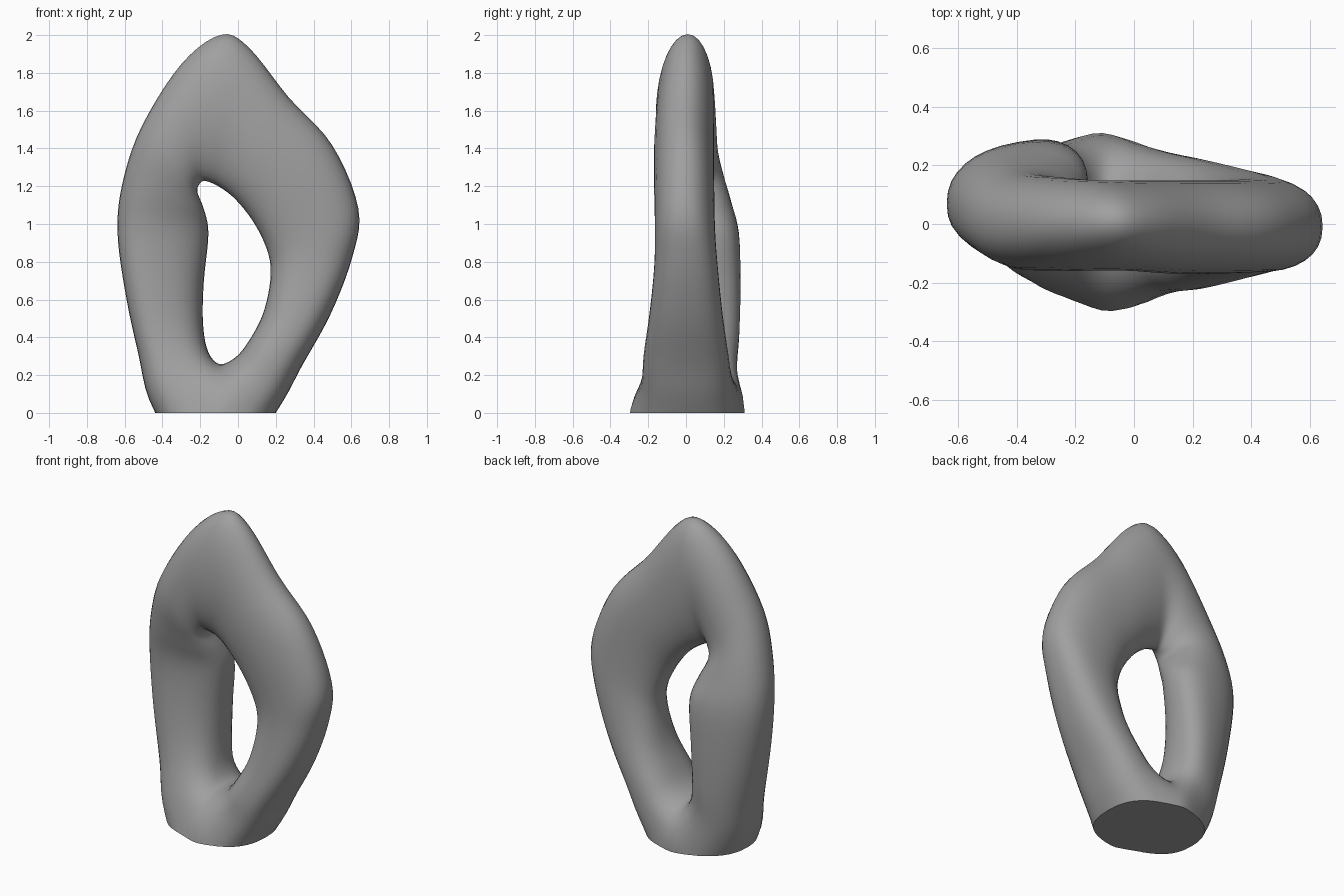
import bpy, bmesh, math
from mathutils import Vector

default = bpy.data.objects.get("Cube")
if default:
    bpy.data.objects.remove(default, do_unlink=True)

# Ring stations, clockwise from the peak:
# outer x, outer z, inner x, inner z, outer y, inner y, half depth
stations = [
    (-.09, 2.005, -.17, 1.225, .01, -.02, .155),
    (.06, 1.935, -.1, 1.195, 0, -.01, .155),
    (.27, 1.67, -.01, 1.125, -.01, -.01, .16),
    (.5, 1.42, .09, .995, -.01, -.01, .16),
    (.64, 1.08, .16, .84, -.01, 0, .16),
    (.605, .82, .17, .7, 0, 0, .17),
    (.49, .52, .13, .52, 0, 0, .195),
    (.34, .25, .05, .37, 0, 0, .225),
    (.2, 0, -.02, .29, 0, .01, .245),
    (-.12, -.42, -.1, .26, -.03, .03, .31),
    (-.44, 0, -.16, .33, 0, .08, .225),
    (-.53, .32, -.185, .48, .04, .13, .19),
    (-.6, .65, -.18, .7, .06, .15, .175),
    (-.64, .97, -.155, .95, .07, .14, .17),
    (-.61, 1.23, -.18, 1.08, .04, .08, .17),
    (-.51, 1.52, -.215, 1.17, 0, .02, .165),
    (-.3, 1.85, -.2, 1.215, 0, 0, .16),
]
STEPS, SIDES = 5, 32


def spline(a, b, c, d, t):
    """Catmull-Rom blend of four stations."""
    return [q + t / 2 * (r - p + t * (2 * p - 5 * q + 4 * r - s
            + t * (3 * (q - r) + s - p))) for p, q, r, s in zip(a, b, c, d)]


def section(ox, oz, ix, iz, oy, iy, depth):
    """Closed cross-section, rounder near the peak and squarer lower down."""
    outer, inner = Vector((ox, oy, oz)), Vector((ix, iy, iz))
    middle, arm = (outer + inner) / 2, (outer - inner) / 2
    power = min(1, max(.82, .72 + .14 * oz))
    points = []
    for k in range(SIDES):
        angle = math.tau * k / SIDES
        along, across = [math.copysign(abs(w) ** power, w)
                         for w in (math.cos(angle), math.sin(angle))]
        points.append(middle + arm * along + Vector((0, depth * across, 0)))
    return points


# Pierced body: loft the sections around the opening
bm = bmesh.new()
rings = []
count = len(stations)
for i in range(count):
    four = [stations[(i + j) % count] for j in (-1, 0, 1, 2)]
    for step in range(STEPS):
        row = spline(*four, step / STEPS)
        rings.append([bm.verts.new(p) for p in section(*row)])
for i, ring in enumerate(rings):
    following = rings[(i + 1) % len(rings)]
    for k in range(SIDES):
        n = (k + 1) % SIDES
        bm.faces.new((ring[k], ring[n], following[n], following[k]))

# Soften the small folds at the ends of the opening
for _ in range(2):
    bmesh.ops.smooth_vert(bm, verts=bm.verts, factor=.3, use_axis_x=True,
                          use_axis_y=True, use_axis_z=True)

# Flat foot: slice at the ground and cap
cut = bmesh.ops.bisect_plane(bm, geom=bm.verts[:] + bm.edges[:] + bm.faces[:],
                             plane_co=(0, 0, 0), plane_no=(0, 0, 1),
                             clear_inner=True)
rim = [e for e in cut["geom_cut"] if isinstance(e, bmesh.types.BMEdge)]
bmesh.ops.contextual_create(bm, geom=rim)
bmesh.ops.recalc_face_normals(bm, faces=bm.faces)

mesh = bpy.data.meshes.new("pierced_body")
bm.to_mesh(mesh)
bm.free()
body = bpy.data.objects.new("pierced_body", mesh)
bpy.context.collection.objects.link(body)

# Plain grey finish
grey = bpy.data.materials.new("stone grey")
grey.use_nodes = True
colour = (.35, .35, .35, 1)
grey.diffuse_color = colour
grey.node_tree.nodes["Principled BSDF"].inputs["Base Color"].default_value = colour
mesh.materials.append(grey)

bpy.ops.object.select_all(action="DESELECT")
body.select_set(True)
bpy.context.view_layer.objects.active = body
bpy.ops.object.shade_smooth_by_angle(angle=math.radians(50))
